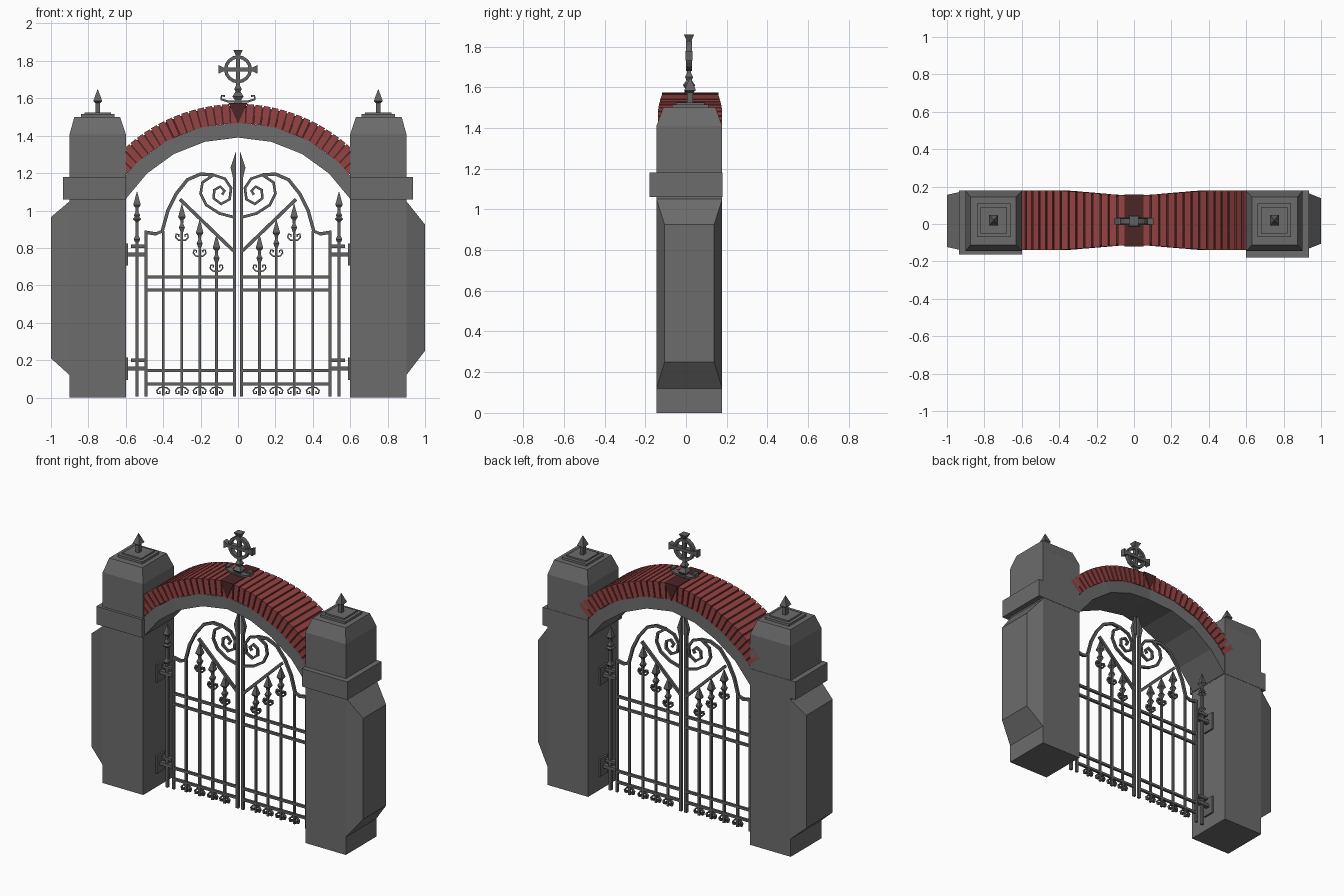
import bpy, bmesh, math
from mathutils import Vector

cube = bpy.data.objects.get("Cube")
if cube:
    bpy.data.objects.remove(cube)


def material(name, rgb):
    m = bpy.data.materials.new(name)
    m.use_nodes = True
    m.diffuse_color = (*rgb, 1)
    m.node_tree.nodes["Principled BSDF"].inputs["Base Color"].default_value = (*rgb, 1)
    return m


STONE = material("grey stone", (0.15, 0.15, 0.15))
IRON = material("wrought iron", (0.12, 0.12, 0.12))
BRICK = material("red brick", (0.30, 0.055, 0.055))
DARK = material("dark red brick", (0.075, 0.018, 0.018))


def finish(bm, name, mat, mirror=False):
    bmesh.ops.recalc_face_normals(bm, faces=bm.faces)
    mesh = bpy.data.meshes.new(name)
    bm.to_mesh(mesh)
    bm.free()
    mesh.materials.append(mat)
    ob = bpy.data.objects.new(name, mesh)
    bpy.context.collection.objects.link(ob)
    if mirror:
        mod = ob.modifiers.new("mirror", "MIRROR")
        mod.use_mirror_merge = False


def loft(bm, rings):
    """Closed solid through rings of equal length."""
    loops = [[bm.verts.new(p) for p in ring] for ring in rings]
    n = len(loops[0])
    for a, b in zip(loops, loops[1:]):
        for i in range(n):
            j = (i + 1) % n
            bm.faces.new((a[i], a[j], b[j], b[i]))
    bm.faces.new(loops[0])
    bm.faces.new(loops[-1])


def rect(x0, x1, y0, y1, z):
    return [(x0, y0, z), (x1, y0, z), (x1, y1, z), (x0, y1, z)]


def box(bm, x0, x1, y0, y1, z0, z1):
    loft(bm, [rect(x0, x1, y0, y1, z0), rect(x0, x1, y0, y1, z1)])


def prism(bm, pts, y0, y1):
    loft(bm, [[(x, y, z) for x, z in pts] for y in (y0, y1)])


def stack(bm, x, y, profile, ratio=1):
    """Square-section turned shape from (half width, z) pairs."""
    loft(bm, [rect(x - w, x + w, y - w * ratio, y + w * ratio, z) for w, z in profile])


def strip(bm, pts, w, y, h):
    """Flat bar following a path in the xz plane."""
    p = [Vector(q) for q in pts]
    rings = []
    for i, q in enumerate(p):
        d = (p[min(i + 1, len(p) - 1)] - p[max(i - 1, 0)]).normalized()
        n = Vector((-d.y, d.x)) * w / 2
        a, b = q + n, q - n
        rings.append([(a.x, y - h, a.y), (b.x, y - h, b.y), (b.x, y + h, b.y), (a.x, y + h, a.y)])
    loft(bm, rings)


# Pillars: each has a slightly different outer buttress
YC = 0.02
for name, s, low, high, inset, lip in (("left", 1, 0.25, 0.925, 0.04, -0.18),
                                       ("right", -1, 0.21, 0.965, 0.022, -0.163)):
    def px(x0, x1, y0, y1, z):
        return rect(s * x0, s * x1, y0, y1, z)
    bm = bmesh.new()
    loft(bm, [px(0.6, 0.9, -0.145, 0.178, 0), px(0.6, 0.9, -0.145, 0.178, 1.41),
              px(0.63, 0.875, -0.112, 0.145, 1.5)])
    finish(bm, name + "_pillar", STONE)

    bm = bmesh.new()
    def panel(x, d, z0, z1):
        return [(s * x, -0.145 + d, z0), (s * x, 0.178 - d, z0),
                (s * x, 0.178 - d, z1), (s * x, -0.145 + d, z1)]
    loft(bm, [panel(0.89, 0, 0.12, 1.05), panel(0.9, 0, 0.12, 1.05),
              panel(1.0, inset, low, high)])
    finish(bm, name + "_buttress", STONE)

    bm = bmesh.new()
    loft(bm, [px(0.598, 0.935, lip, 0.18, 1.06), px(0.598, 0.935, lip, 0.18, 1.18)])
    finish(bm, name + "_pillar_band", STONE)

    bm = bmesh.new()
    stack(bm, s * 0.75, YC, [(0.09, 1.495), (0.09, 1.515), (0.07, 1.515), (0.07, 1.525)])
    finish(bm, name + "_pillar_cap", STONE)

    bm = bmesh.new()
    stack(bm, s * 0.75, YC, [(0.012, 1.52), (0.012, 1.575), (0.024, 1.585), (0.001, 1.648)], 1.2)
    finish(bm, name + "_pillar_finial", IRON)

# Arch: concentric stone rib, mortar and bricks, narrower at the crown
ARC_Z = 0.677


def wedge(bm, r0, r1, a0, a1, slim=0.0):
    rings = []
    for a in (a0, a1):
        sx, cz = math.sin(math.radians(a)), math.cos(math.radians(a))
        t = min(max((abs(sx) * 0.89 - 0.05) / 0.33, 0), 1)
        h = 0.133 + 0.025 * t - slim
        rings.append([(r * sx, YC + y, ARC_Z + r * cz) for r, y in
                      ((r0, -h), (r1, -h), (r1, h), (r0, h))])
    loft(bm, rings)


bm = bmesh.new()
STEP = 57.4 / 4
for i in range(-4, 4):
    wedge(bm, 0.713, 0.793, i * STEP, (i + 1) * STEP, 0.003)
finish(bm, "arch_rib", STONE)

bm = bmesh.new()
bricks = bmesh.new()
COUNT = 34
STEP = 98 / COUNT
for i in range(COUNT):
    a = -49 + i * STEP
    wedge(bm, 0.788, 0.883, a, a + STEP, 0.008)
    wedge(bricks, 0.79, 0.893, a + STEP * 0.1, a + STEP * 0.9)
finish(bm, "arch_mortar", DARK)
finish(bricks, "arch_bricks", BRICK)

bm = bmesh.new()
prism(bm, [(-0.05, 1.574), (0.05, 1.574), (0, 1.465)], YC - 0.139, YC + 0.139)
finish(bm, "keystone", DARK)

# Gate leaves: built for one side and mirrored
GY = 0.025
T = 0.008


def bar(bm, x, z0, z1, w=0.007):
    box(bm, x - w, x + w, GY - w, GY + w, z0, z1)


def spear(bm, x, tip):
    stack(bm, x, GY, [(0.007, tip - 0.15), (0.016, tip - 0.125), (0.007, tip - 0.105),
                      (0.009, tip - 0.085), (0.02, tip - 0.07), (0.001, tip)])


def hooks(bm, x, z, k):
    curl = [(0, -0.02), (0.02, -0.018), (0.034, -0.003), (0.03, 0.014), (0.016, 0.012), (0.018, 0)]
    for s in (-1, 1):
        strip(bm, [(x + s * u, z + k * v) for u, v in curl], 0.008, GY, T)


bm = bmesh.new()
bar(bm, 0.019, 0.005, 1.2, 0.009)
bar(bm, 0.492, 0.005, 0.88, 0.008)
bar(bm, 0.40, 0.01, 0.89)
for z in (0.072, 0.145, 0.575, 0.645):
    box(bm, 0.02, 0.495, GY - T, GY + T, z - T, z + T)
finish(bm, "gate_frame", IRON, True)

bm = bmesh.new()
for x, tip in ((0.115, 0.87), (0.205, 0.95), (0.30, 1.035)):
    bar(bm, x, 0.01, tip - 0.14)
    spear(bm, x, tip)
    hooks(bm, x, tip - 0.175, 1)
finish(bm, "gate_spears", IRON, True)

bm = bmesh.new()
for x in (0.115, 0.205, 0.30, 0.40):
    hooks(bm, x, 0.035, -1)
finish(bm, "gate_foot_scrolls", IRON, True)

bm = bmesh.new()
prism(bm, [(0.01, 1.18), (0.028, 1.18), (0.04, 1.23), (0.01, 1.32)], GY - 0.012, GY + 0.012)
finish(bm, "gate_centre_spear", IRON, True)

# Curved top rail, heart scroll and brace
bm = bmesh.new()
strip(bm, [(0.5, 0.885), (0.44, 0.875), (0.405, 0.89), (0.375, 1.0), (0.33, 1.09),
           (0.27, 1.165), (0.2, 1.195), (0.13, 1.19)], 0.018, GY, T)
strip(bm, [(0.025, 0.965), (0.1, 0.985), (0.17, 1.03), (0.2, 1.09), (0.19, 1.15),
           (0.13, 1.19), (0.07, 1.17), (0.037, 1.12), (0.045, 1.06), (0.09, 1.035),
           (0.13, 1.065), (0.127, 1.11), (0.095, 1.128), (0.072, 1.105), (0.085, 1.085)],
      0.015, GY, T)
strip(bm, [(0.31, 1.06), (0.025, 0.785)], 0.018, GY, T)
finish(bm, "gate_scrollwork", IRON, True)

# Hinge posts with brackets fixed to the pillars
bm = bmesh.new()
bar(bm, 0.54, 0.005, 0.96, 0.009)
stack(bm, 0.54, GY, [(0.009, 0.83), (0.018, 0.845), (0.009, 0.865)])
stack(bm, 0.54, GY, [(0.009, 0.94), (0.022, 0.955), (0.009, 0.97)])
spear(bm, 0.54, 1.10)
finish(bm, "hinge_posts", IRON, True)

bm = bmesh.new()
for z in (0.155, 0.765):
    box(bm, 0.495, 0.6, GY - 0.014, GY + 0.014, z - 0.011, z + 0.011)
    box(bm, 0.5, 0.572, GY - 0.014, GY + 0.014, z + 0.035, z + 0.053)
    box(bm, 0.588, 0.602, GY - 0.04, GY + 0.04, z - 0.06, z + 0.06)
finish(bm, "hinge_brackets", IRON, True)

# Ringed cross on the crown of the arch
CY = 0.015
CZ = 1.755
bm = bmesh.new()
stack(bm, 0, CY, [(0.022, 1.56), (0.022, 1.58), (0.013, 1.585), (0.03, 1.61), (0.013, 1.635),
                  (0.02, 1.65), (0.01, 1.67), (0.012, 1.83), (0.025, 1.858)])
for s in (-1, 1):
    prism(bm, [(0, CZ - 0.011), (s * 0.08, CZ - 0.011), (s * 0.105, CZ - 0.024),
               (s * 0.105, CZ + 0.024), (s * 0.08, CZ + 0.011), (0, CZ + 0.011)],
          CY - 0.018, CY + 0.018)
    strip(bm, [(0, 1.585), (s * 0.05, 1.582), (s * 0.09, 1.595), (s * 0.088, 1.615),
               (s * 0.07, 1.612)], 0.011, CY, 0.02)
finish(bm, "cross", IRON)

bm = bmesh.new()
SEG = 16
for i in range(SEG):
    rings = []
    for k in (i, i + 1):
        a = math.tau * k / SEG
        rings.append([(r * math.cos(a), CY + y, CZ + r * math.sin(a)) for r, y in
                      ((0.057, -0.014), (0.075, -0.014), (0.075, 0.014), (0.057, 0.014))])
    loft(bm, rings)
finish(bm, "cross_ring", IRON)
